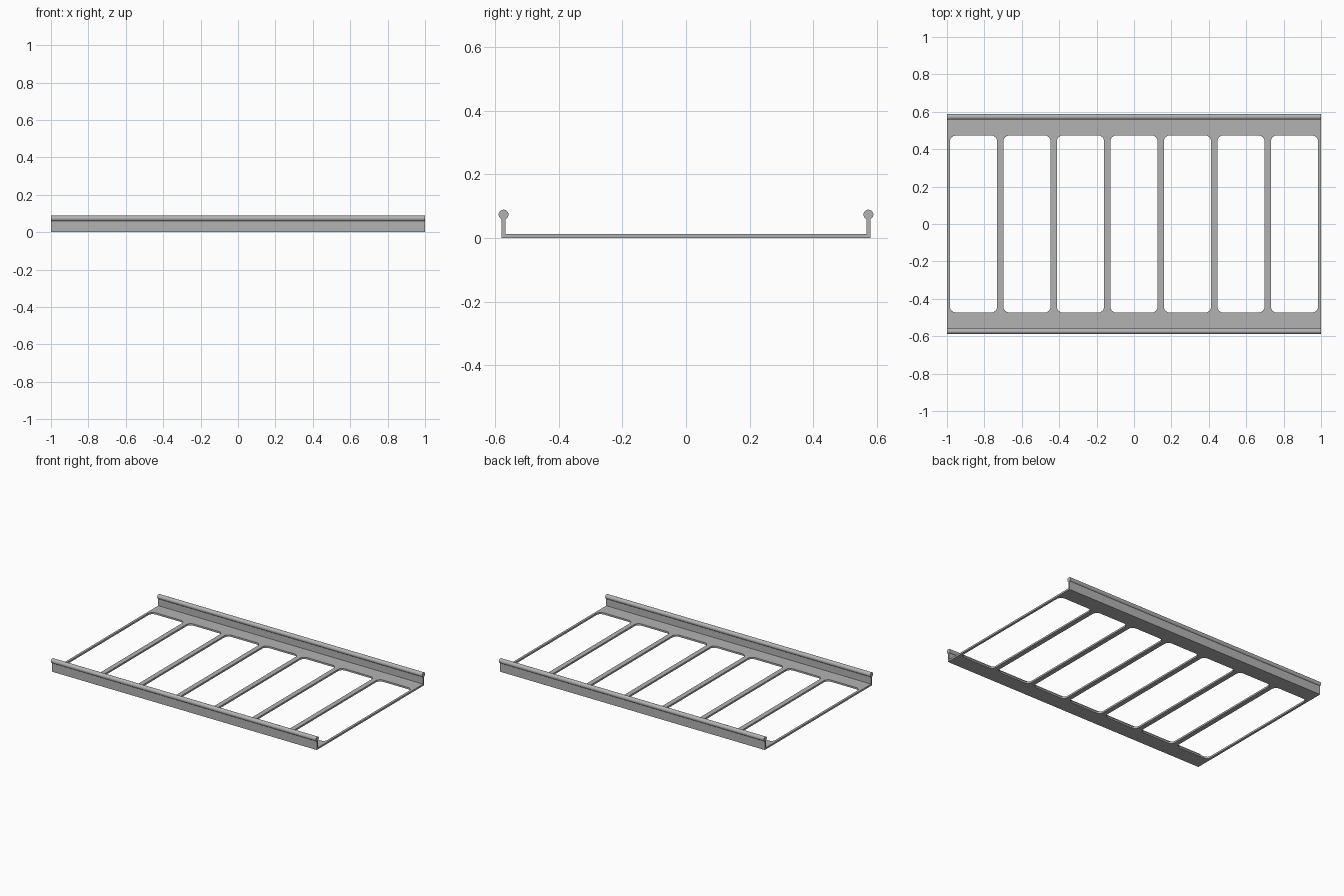
import bpy
import math

cube = bpy.data.objects.get("Cube")
if cube:
    bpy.data.objects.remove(cube, do_unlink=True)

LENGTH = 2.0
THICK = 0.012           # sheet thickness
WALL_OUT = 0.579        # outer face of the side walls
WALL_IN = WALL_OUT - THICK
BEAD_Z, BEAD_R = 0.073, 0.0155
SLOTS, PITCH = 7, 0.286
SLOT_W, SLOT_D, CORNER = 0.253, 0.946, 0.032

metal = bpy.data.materials.new("grey metal")
metal.use_nodes = True
grey = (0.45, 0.45, 0.45, 1)
metal.diffuse_color = grey
metal.node_tree.nodes["Principled BSDF"].inputs["Base Color"].default_value = grey


def rounded_rect(cx, w, d, r, steps=6):
    """Outline of a rectangle centred on (cx, 0) with rounded corners."""
    points = []
    for k, (sx, sy) in enumerate([(1, 1), (-1, 1), (-1, -1), (1, -1)]):
        for i in range(steps + 1):
            a = math.pi / 2 * (k + i / steps)
            points.append((cx + sx * (w / 2 - r) + r * math.cos(a),
                           sy * (d / 2 - r) + r * math.sin(a)))
    return points


def extrude_outlines(name, outlines, depth):
    """Filled flat outlines (inner ones become holes) given a thickness."""
    curve = bpy.data.curves.new(name, "CURVE")
    curve.dimensions = "2D"
    curve.fill_mode = "BOTH"
    curve.extrude = depth / 2
    for outline in outlines:
        spline = curve.splines.new("POLY")
        spline.points.add(len(outline) - 1)
        for point, (x, y) in zip(spline.points, outline):
            point.co = (x, y, 0, 1)
        spline.use_cyclic_u = True
    obj = bpy.data.objects.new(name, curve)
    bpy.context.collection.objects.link(obj)
    bpy.ops.object.select_all(action="DESELECT")
    obj.select_set(True)
    bpy.context.view_layer.objects.active = obj
    bpy.ops.object.convert(target="MESH")
    obj = bpy.context.object
    obj.data.materials.clear()
    obj.data.materials.append(metal)
    bpy.ops.object.shade_smooth_by_angle(angle=math.radians(35))
    return obj


# Slotted base plate
hx = LENGTH / 2
border = [(-hx, -WALL_IN), (hx, -WALL_IN), (hx, WALL_IN), (-hx, WALL_IN)]
slots = [rounded_rect((i - (SLOTS - 1) / 2) * PITCH, SLOT_W, SLOT_D, CORNER)
         for i in range(SLOTS)]
plate = extrude_outlines("slotted_base_plate", [border] + slots, THICK)
plate.location.z = THICK / 2

# Side rail: thin wall topped by a round bead, as one keyhole profile
mid = (WALL_OUT + WALL_IN) / 2
half = math.asin(THICK / 2 / BEAD_R)
N = 28
profile = [(WALL_IN, 0), (WALL_OUT, 0)]
for i in range(N + 1):
    a = -math.pi / 2 + half + (2 * math.pi - 2 * half) * i / N
    profile.append((mid + BEAD_R * math.cos(a), BEAD_Z + BEAD_R * math.sin(a)))
rail = extrude_outlines("side_rails", [profile], LENGTH)
rail.rotation_euler = (math.pi / 2, 0, math.pi / 2)

# Matching rail on the opposite side
mirror = rail.modifiers.new("opposite_rail", "MIRROR")
mirror.use_axis = (True, False, False)
